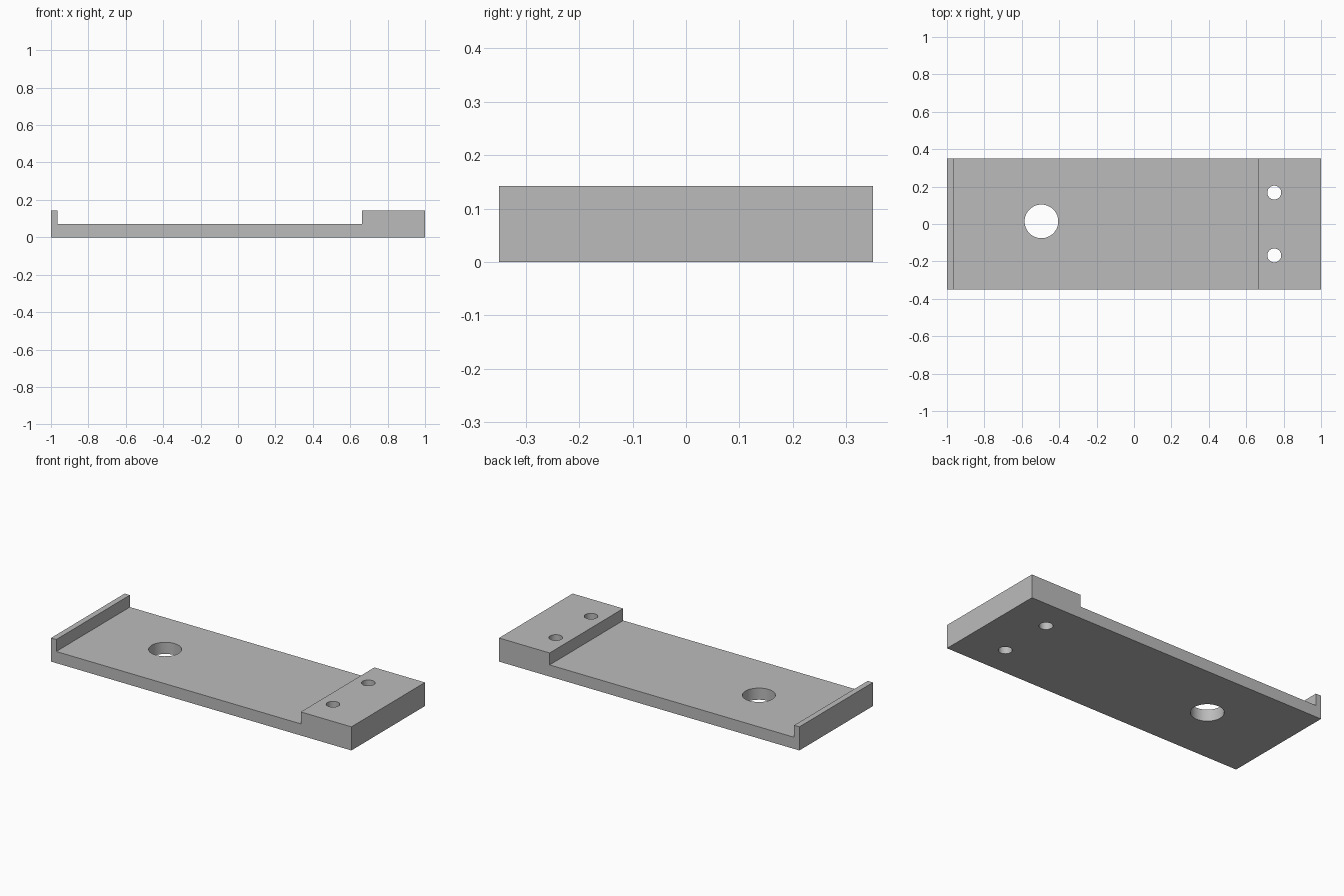
import bpy
import bmesh

if "Cube" in bpy.data.objects:
    bpy.data.objects.remove(bpy.data.objects["Cube"], do_unlink=True)

# Plain grey material
grey = bpy.data.materials.new("plain grey")
grey.use_nodes = True
colour = (0.5, 0.5, 0.5, 1)
grey.diffuse_color = colour
grey.node_tree.nodes["Principled BSDF"].inputs["Base Color"].default_value = colour

HALF_WIDTH = 0.35
FLOOR, TOP = 0.07, 0.142
LIP_X, BLOCK_X = -0.965, 0.663

# Plate: side profile with end lip and raised block, extruded across its width
profile = [(-1, 0), (1, 0), (1, TOP), (BLOCK_X, TOP), (BLOCK_X, FLOOR),
           (LIP_X, FLOOR), (LIP_X, TOP), (-1, TOP)]
bm = bmesh.new()
face = bm.faces.new([bm.verts.new((x, -HALF_WIDTH, z)) for x, z in profile])
extruded = bmesh.ops.extrude_face_region(bm, geom=[face])["geom"]
moved = [v for v in extruded if isinstance(v, bmesh.types.BMVert)]
bmesh.ops.translate(bm, verts=moved, vec=(0, 2 * HALF_WIDTH, 0))
bmesh.ops.recalc_face_normals(bm, faces=bm.faces)
mesh = bpy.data.meshes.new("base_plate")
bm.to_mesh(mesh)
bm.free()
mesh.materials.append(grey)
plate = bpy.data.objects.new("base_plate", mesh)
bpy.context.collection.objects.link(plate)


def drill(name, x, y, radius):
    """Cut a round through hole in the plate."""
    bpy.ops.mesh.primitive_cylinder_add(vertices=64, radius=radius, depth=1, location=(x, y, 0))
    cutter = bpy.context.object
    cutter.name = name + "_cutter"
    cutter.data.materials.append(grey)
    cut = plate.modifiers.new(name, "BOOLEAN")
    cut.operation = "DIFFERENCE"
    cut.solver = "EXACT"
    cut.object = cutter
    bpy.ops.object.select_all(action="DESELECT")
    bpy.context.view_layer.objects.active = plate
    plate.select_set(True)
    bpy.ops.object.modifier_apply(modifier=name)
    bpy.data.objects.remove(cutter, do_unlink=True)


# Large hole in the floor and two bolt holes in the block
drill("large_hole", -0.495, 0.014, 0.09)
for side, sign in (("front", -1), ("back", 1)):
    drill(side + "_bolt_hole", 0.75, sign * 0.168, 0.037)

# Smooth hole walls, sharp plate edges
bpy.ops.object.shade_smooth_by_angle()
